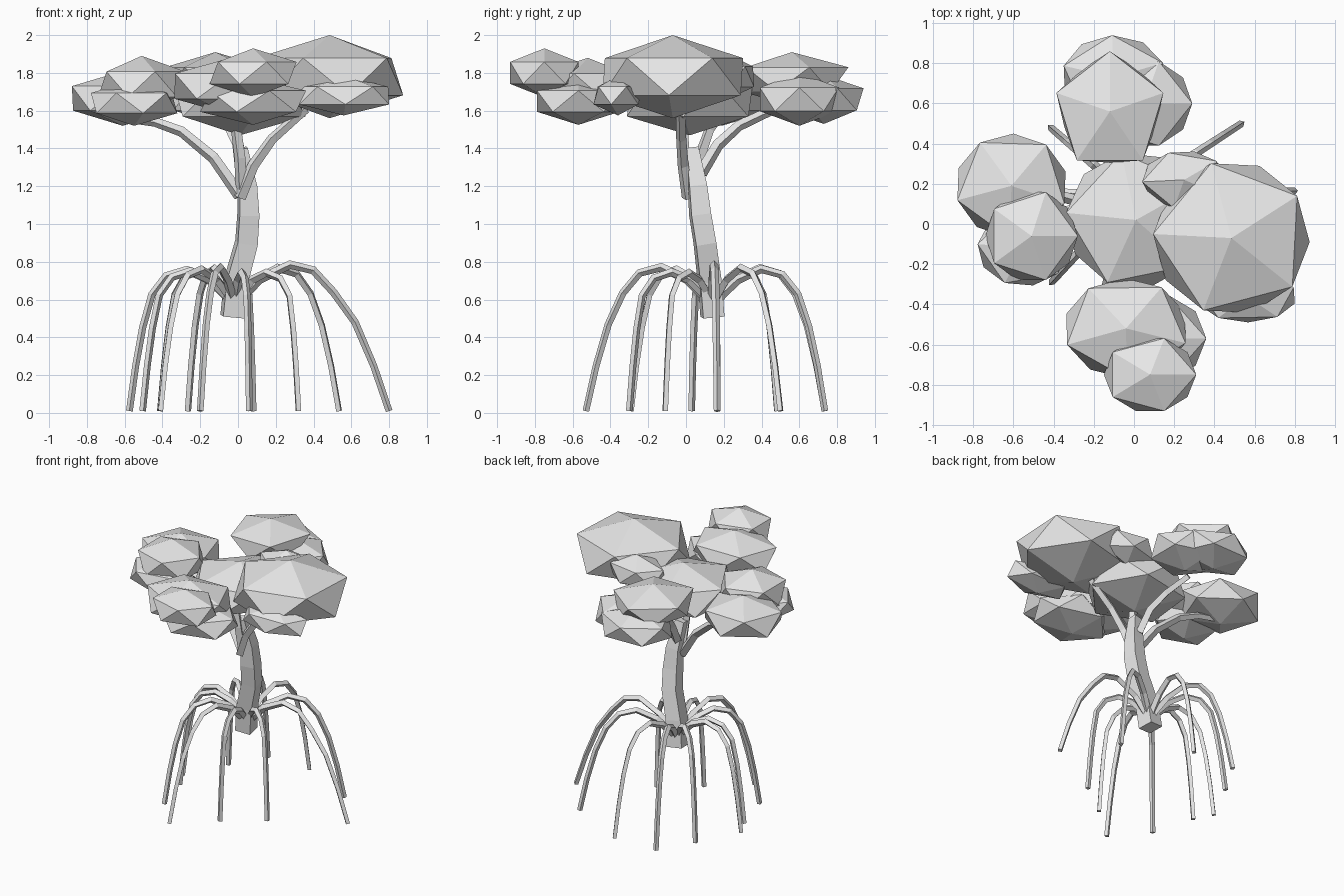
import bpy, bmesh, math
from mathutils import Matrix

if "Cube" in bpy.data.objects:
    bpy.data.objects.remove(bpy.data.objects["Cube"])

grey = bpy.data.materials.new("light grey")
grey.use_nodes = True
grey.diffuse_color = (0.8, 0.8, 0.8, 1)
grey.node_tree.nodes["Principled BSDF"].inputs["Base Color"].default_value = (0.8, 0.8, 0.8, 1)


def add_object(name, mesh):
    mesh.materials.clear()
    mesh.materials.append(grey)
    for poly in mesh.polygons:
        poly.use_smooth = False
        poly.material_index = 0
    obj = bpy.data.objects.new(name, mesh)
    bpy.context.collection.objects.link(obj)
    return obj


def limb(name, points, radii):
    """Square-section limb swept along a path."""
    curve = bpy.data.curves.new(name, "CURVE")
    curve.dimensions = "3D"
    curve.bevel_depth = 1
    curve.bevel_resolution = 0
    curve.use_fill_caps = True
    spline = curve.splines.new("POLY")
    spline.points.add(len(points) - 1)
    for point, co, radius in zip(spline.points, points, radii):
        point.co = (*co, 1)
        point.radius = radius
    temp = bpy.data.objects.new(name + "_path", curve)
    bpy.context.collection.objects.link(temp)
    bpy.context.view_layer.update()
    graph = bpy.context.evaluated_depsgraph_get()
    mesh = bpy.data.meshes.new_from_object(temp.evaluated_get(graph))
    bpy.data.objects.remove(temp)
    return add_object(name, mesh)


def foliage(name, centre, size, yaw, lower=1.0):
    """Faceted leaf clump; size is the half extent on each axis."""
    bm = bmesh.new()
    bmesh.ops.create_icosphere(bm, subdivisions=1, radius=1)
    bm.transform(Matrix.Rotation(math.radians(yaw), 4, "Z"))
    for v in bm.verts:
        taper = lower if v.co.z < 0 else 1
        v.co.x *= size[0] / 0.894 * taper
        v.co.y *= size[1] / 0.894 * taper
        v.co.z *= size[2]
    bm.transform(Matrix.Translation(centre))
    mesh = bpy.data.meshes.new(name)
    bm.to_mesh(mesh)
    bm.free()
    return add_object(name, mesh)


# Leaning trunk
limb("trunk",
     [(-.03, .14, .51), (-.01, .125, .7), (.045, .1, .9),
      (.055, .075, 1.05), (.05, .06, 1.2), (.015, .03, 1.4)],
     [.08, .08, .076, .074, .066, .047])

# Branches
branches = {
    "right_branch": [(.01, .01, 1.14), (.08, -.015, 1.31), (.18, -.025, 1.45), (.36, -.03, 1.61)],
    "left_branch": [(.01, .03, 1.15), (-.13, .07, 1.35), (-.3, .12, 1.49), (-.44, .16, 1.54), (-.6, .18, 1.56)],
    "back_branch": [(.02, .08, 1.27), (0, .17, 1.42), (-.05, .28, 1.52), (-.11, .45, 1.6)],
    "upper_branch": [(.02, .02, 1.17), (.01, -.01, 1.35), (-.02, -.02, 1.58)],
}
for name, path in branches.items():
    limb(name, path, [.034 - .003 * i for i in range(len(path))])

# Arching stilt roots: (share of the way to a far foot, to a near foot, height far, height near)
arch = [(0, 0, .57, .57), (.06, .12, .62, .64), (.16, .28, .705, .705), (.36, .5, .785, .742),
        (.51, .72, .755, .71), (.64, .86, .64, .62), (.78, .92, .48, .44), (.9, .96, .25, .25),
        (1, 1, .01, .01)]
feet = [(.8, .165), (.535, .5), (.08, .735), (-.265, .735), (-.415, .48), (-.575, .165),
        (-.505, .03), (-.41, -.29), (-.2, -.53), (.06, -.3), (.32, -.11)]
for i, (fx, fy) in enumerate(feet):
    dx, dy = fx + .02, fy - .14
    near = min(1, max(0, (.82 - math.hypot(dx, dy)) / .4))
    path, radii = [], []
    for far_t, near_t, far_z, near_z in arch:
        t = far_t + (near_t - far_t) * near
        path.append((-.02 + dx * t, .14 + dy * t, far_z + (near_z - far_z) * near))
        radii.append(.026 - .008 * t)
    limb(f"root_{i + 1}", path, radii)

# Canopy clumps
foliage("right_large_leaves", (.485, -.07, 1.78), (.39, .385, .22), 33)
foliage("centre_leaves", (.01, .02, 1.65), (.35, .34, .18), 30)
foliage("back_leaves", (-.12, .56, 1.765), (.28, .3, .145), 18, .85)
foliage("back_lower_leaves", (-.1, .73, 1.66), (.26, .21, .13), 20)
foliage("back_side_leaves", (.05, .6, 1.66), (.24, .22, .14), 0)
foliage("front_leaves", (-.04, -.52, 1.73), (.31, .25, .15), 55)
foliage("front_lower_leaves", (.08, -.57, 1.65), (.28, .23, .125), 0)
foliage("front_top_leaves", (.08, -.75, 1.8), (.23, .19, .13), 0)
foliage("right_small_leaves", (.56, -.36, 1.68), (.25, .13, .105), 20)
foliage("left_leaves", (-.61, .19, 1.665), (.28, .26, .145), 52)
foliage("left_top_leaves", (-.51, -.06, 1.74), (.23, .23, .15), 0)
foliage("left_lower_leaves", (-.55, -.12, 1.64), (.23, .19, .12), 30)
foliage("back_right_small_leaves", (.25, .22, 1.78), (.21, .145, .12), 40)
